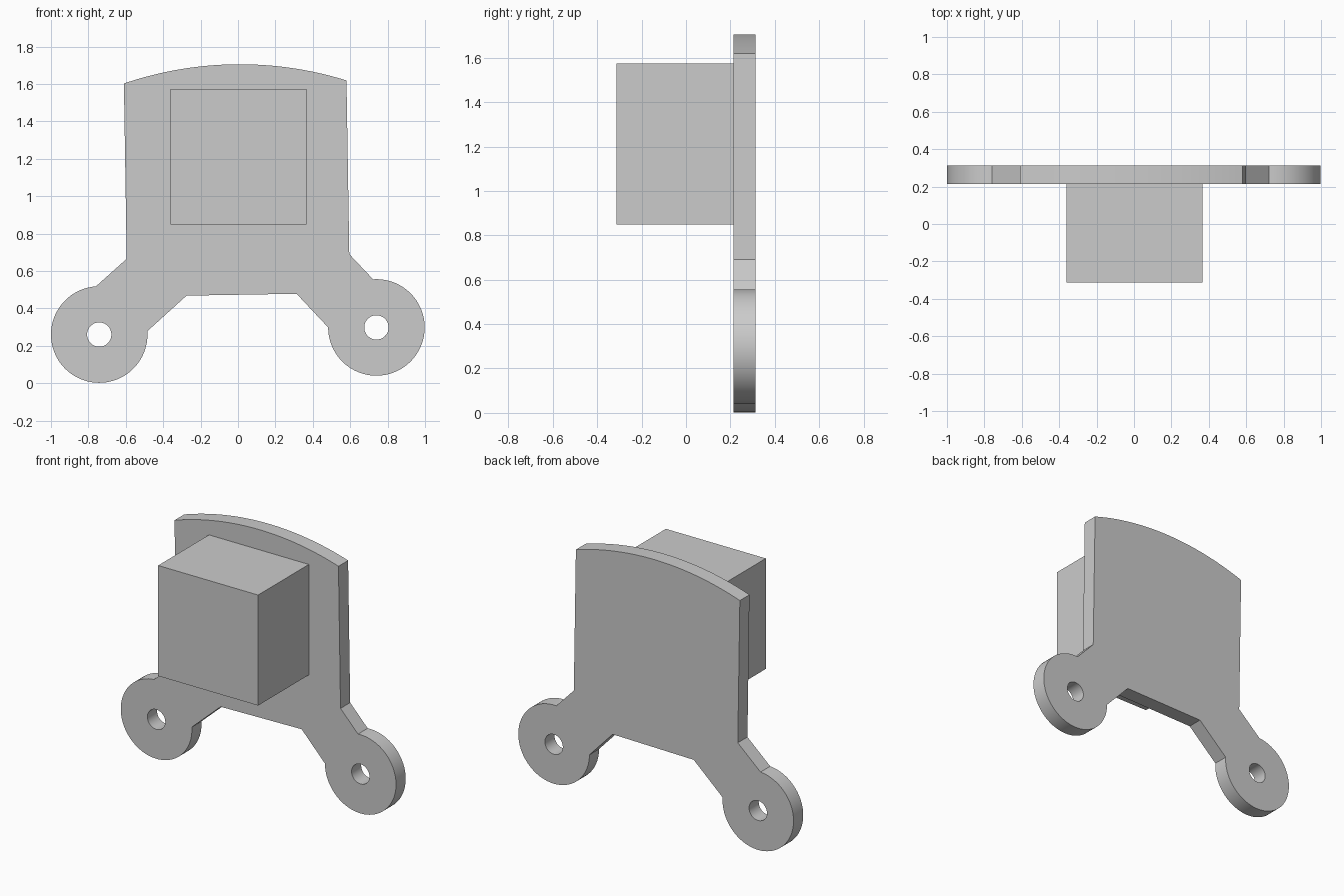
import bpy, bmesh, math
from mathutils import Vector

cube = bpy.data.objects.get("Cube")
if cube:
    bpy.data.objects.remove(cube, do_unlink=True)

# Single plain grey
grey = bpy.data.materials.new("plain grey")
grey.use_nodes = True
colour = (0.6, 0.6, 0.6, 1)
grey.diffuse_color = colour
grey.node_tree.nodes["Principled BSDF"].inputs["Base Color"].default_value = colour

FRONT, BACK = 0.213, 0.313      # plate faces in y
LUG_R, HOLE_R = 0.258, 0.065
LEFT, RIGHT = (0.74, 0.298), (-0.742, 0.26)   # lug centres (x, z)


def arc(centre, radius, start, end, steps):
    """Points on an arc in the x-z plane, angles in degrees."""
    angles = [math.radians(start + (end - start) * i / steps) for i in range(steps + 1)]
    return [(centre[0] + radius * math.cos(a), centre[1] + radius * math.sin(a)) for a in angles]


def finish(bm, name):
    bmesh.ops.recalc_face_normals(bm, faces=bm.faces)
    mesh = bpy.data.meshes.new(name)
    bm.to_mesh(mesh)
    bm.free()
    mesh.materials.append(grey)
    obj = bpy.data.objects.new(name, mesh)
    bpy.context.collection.objects.link(obj)
    return obj


# Plate outline: right lug, underside, left lug, side, crowned top, side
crown_centre, crown_r = (0.01, -0.215), 1.92
a0 = math.degrees(math.acos((0.58 - crown_centre[0]) / crown_r))
a1 = math.degrees(math.acos((-0.61 - crown_centre[0]) / crown_r))
outline = arc(RIGHT, LUG_R, 94, 364, 60)
outline += [(-0.275, 0.468), (0.313, 0.478)]
outline += arc(LEFT, LUG_R, 180, 454, 60)
outline += [(0.595, 0.69)]
outline += arc(crown_centre, crown_r, a0, a1, 32)
outline += [(-0.595, 0.665)]
loops = [outline] + [arc(c, HOLE_R, 0, 352.5, 47) for c in (LEFT, RIGHT)]

# Mounting plate with two bolt holes
bm = bmesh.new()
edges = []
for loop in loops:
    verts = [bm.verts.new((x, FRONT, z)) for x, z in loop]
    edges += [bm.edges.new((v, verts[i - 1])) for i, v in enumerate(verts)]
bmesh.ops.triangle_fill(bm, use_beauty=True, use_dissolve=False, edges=edges, normal=(0, -1, 0))
extruded = bmesh.ops.extrude_face_region(bm, geom=bm.faces[:], use_keep_orig=True)
moved = [g for g in extruded["geom"] if isinstance(g, bmesh.types.BMVert)]
bmesh.ops.translate(bm, verts=moved, vec=Vector((0, BACK - FRONT, 0)))
plate = finish(bm, "mounting_plate")
bpy.ops.object.select_all(action="DESELECT")
plate.select_set(True)
bpy.context.view_layer.objects.active = plate
bpy.ops.object.shade_smooth_by_angle(angle=math.radians(20))

# Block on the front of the plate
bm = bmesh.new()
bmesh.ops.create_cube(bm, size=1)
low, high = Vector((-0.36, -0.313, 0.848)), Vector((0.365, FRONT, 1.573))
bmesh.ops.scale(bm, verts=bm.verts, vec=high - low)
bmesh.ops.translate(bm, verts=bm.verts, vec=(low + high) / 2)
finish(bm, "front_block")
